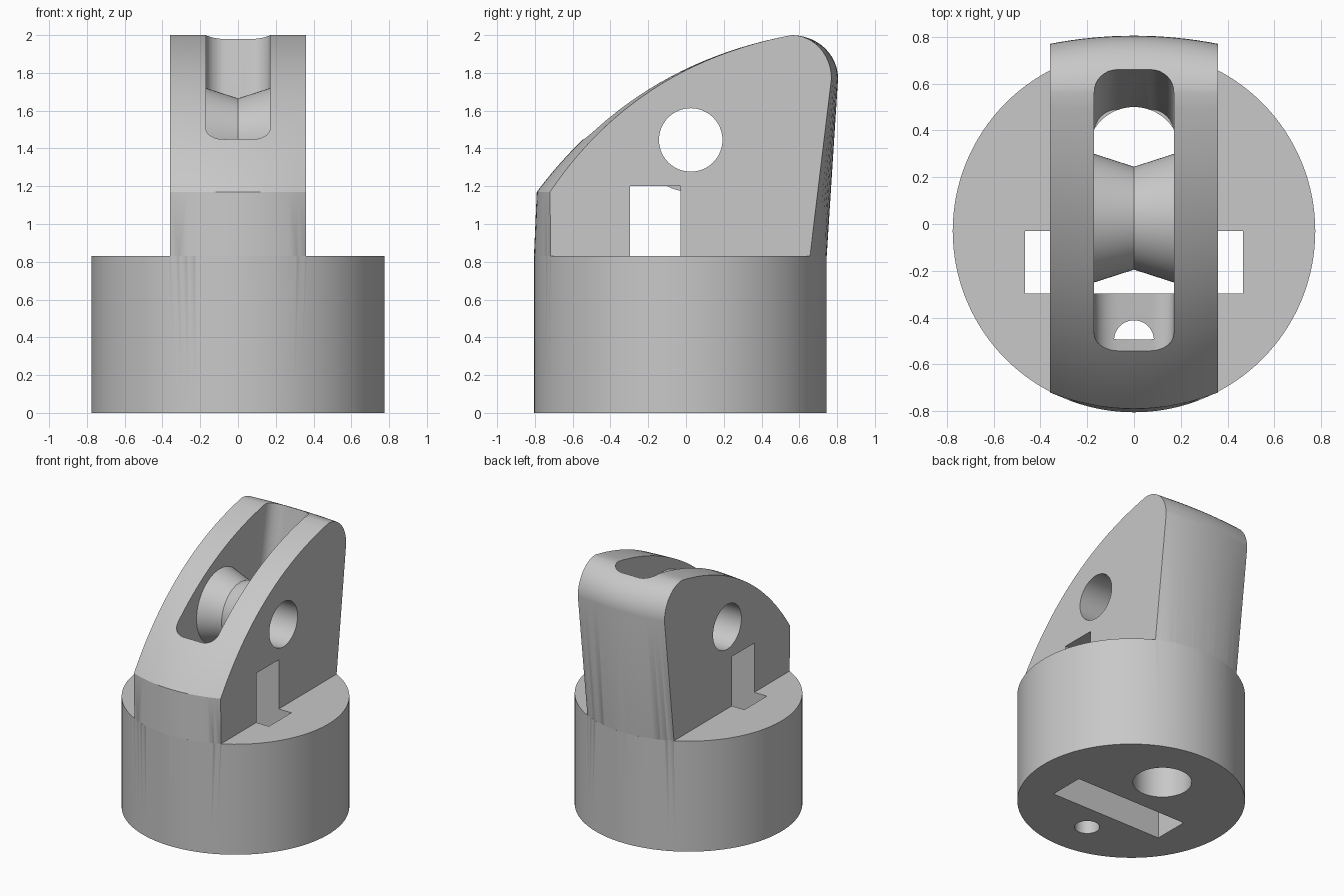
import bpy, bmesh, math

if "Cube" in bpy.data.objects:
    bpy.data.objects.remove(bpy.data.objects["Cube"])

grey = bpy.data.materials.new("plain grey")
grey.diffuse_color = (0.58, 0.58, 0.58, 1)
grey.use_nodes = True
grey.node_tree.nodes["Principled BSDF"].inputs["Base Color"].default_value = grey.diffuse_color


def loft(name, rings, closed=False):
    """Skin equal-length rings; cap the ends, or close into a loop."""
    bm = bmesh.new()
    vs = [[bm.verts.new(p) for p in r] for r in rings]
    n = len(vs[0])
    for a, b in zip(vs, vs[1:] + vs[:1] if closed else vs[1:]):
        for i in range(n):
            j = (i + 1) % n
            bm.faces.new((a[i], a[j], b[j], b[i]))
    if not closed:
        bm.faces.new(vs[0])
        bm.faces.new(vs[-1])
    bmesh.ops.recalc_face_normals(bm, faces=bm.faces)
    me = bpy.data.meshes.new(name)
    bm.to_mesh(me)
    bm.free()
    me.materials.append(grey)
    ob = bpy.data.objects.new(name, me)
    bpy.context.collection.objects.link(ob)
    return ob


def circle(n, r):
    return [(r * math.cos(2 * math.pi * i / n), r * math.sin(2 * math.pi * i / n)) for i in range(n)]


def post(name, y, r, z0, z1, n=64):
    return loft(name, [[(u, y + v, z) for u, v in circle(n, r)] for z in (z0, z1)])


def combine(target, tool, op):
    mod = target.modifiers.new(op, 'BOOLEAN')
    mod.operation, mod.solver, mod.object = op, 'EXACT', tool
    bpy.context.view_layer.objects.active = target
    bpy.ops.object.modifier_apply(modifier=mod.name)
    bpy.data.objects.remove(tool)


# Round base
R, CY, TOP = 0.775, -0.03, 0.83
body = post("pulley_housing", CY, R, 0, TOP, 128)


# Upright block: side profile lofted across x, bowed at front and back
def side_profile(x):
    f = (x / 0.36) ** 2
    c = math.sqrt(R * R - x * x)
    front, back = -0.79 + 0.07 * f, 0.805 - 0.035 * f
    pts = [(-0.55, 0.45), (CY - c, TOP), (front, 1.17)]
    cy = -0.285 + 0.02 * f
    for i in range(1, 25):                      # sloping curved top
        t = i / 24
        a, b, d = (1 - t) ** 2, 2 * t * (1 - t), t * t
        pts.append((a * front + b * cy + d * 0.56, a * 1.17 + b * 1.845 + d * 2.0))
    for i in range(1, 13):                      # rounded crest
        t = math.pi / 2 * i / 12
        pts.append((0.56 + (back - 0.56) * math.sin(t), 1.77 + 0.23 * math.cos(t)))
    pts += [(CY + c, TOP), (0.5, 0.45)]
    return [(x, y, z) for y, z in pts]


combine(body, loft("upright", [side_profile(0.36 * i / 8) for i in range(-8, 9)]), 'UNION')


# Rope slot: rounded outline narrowing downward
def slot_outline(y0, y1, z, r=0.1, w=0.17):
    pts = []
    for k, (sx, cy) in enumerate(((1, y1 - r), (-1, y1 - r), (-1, y0 + r), (1, y0 + r))):
        for i in range(9):
            a = math.pi / 2 * (k + i / 8)
            pts.append((sx * (w - r) + r * math.cos(a), cy + r * math.sin(a), z))
    return pts


combine(body, loft("slot_cutter", [slot_outline(-0.295, 0.49, 0.95),
                                   slot_outline(-0.865, 0.68, 2.1)]), 'DIFFERENCE')

# Strap slot through the base and sides
combine(body, loft("strap_cutter", [[(-0.465, -0.297, z), (0.465, -0.297, z),
                                     (0.465, -0.03, z), (-0.465, -0.03, z)]
                                    for z in (-0.1, 1.2)]), 'DIFFERENCE')

# Rope holes up from the underside
combine(body, post("large_hole_cutter", 0.3, 0.2, -0.1, 1.15), 'DIFFERENCE')
combine(body, post("small_hole_cutter", -0.497, 0.085, -0.1, 1.35), 'DIFFERENCE')

# Axle hole across the upright
AY, AZ = 0.025, 1.445
combine(body, loft("axle_cutter", [[(x, AY + u, AZ + v) for u, v in circle(64, 0.168)]
                                   for x in (-0.6, 0.6)]), 'DIFFERENCE')

# Grooved roller with an open bore
section = [(-0.171, 0.168), (-0.171, 0.275), (0, 0.22), (0.171, 0.275), (0.171, 0.168)]
roller = loft("grooved_roller", [[(x, AY + r * u, AZ + r * v) for u, v in circle(64, 1)]
                                 for x, r in section], closed=True)

# Smooth curved surfaces, keep crisp edges
for ob in (body, roller):
    bpy.ops.object.select_all(action='DESELECT')
    ob.select_set(True)
    bpy.context.view_layer.objects.active = ob
    bpy.ops.object.shade_smooth_by_angle(angle=math.radians(25))
